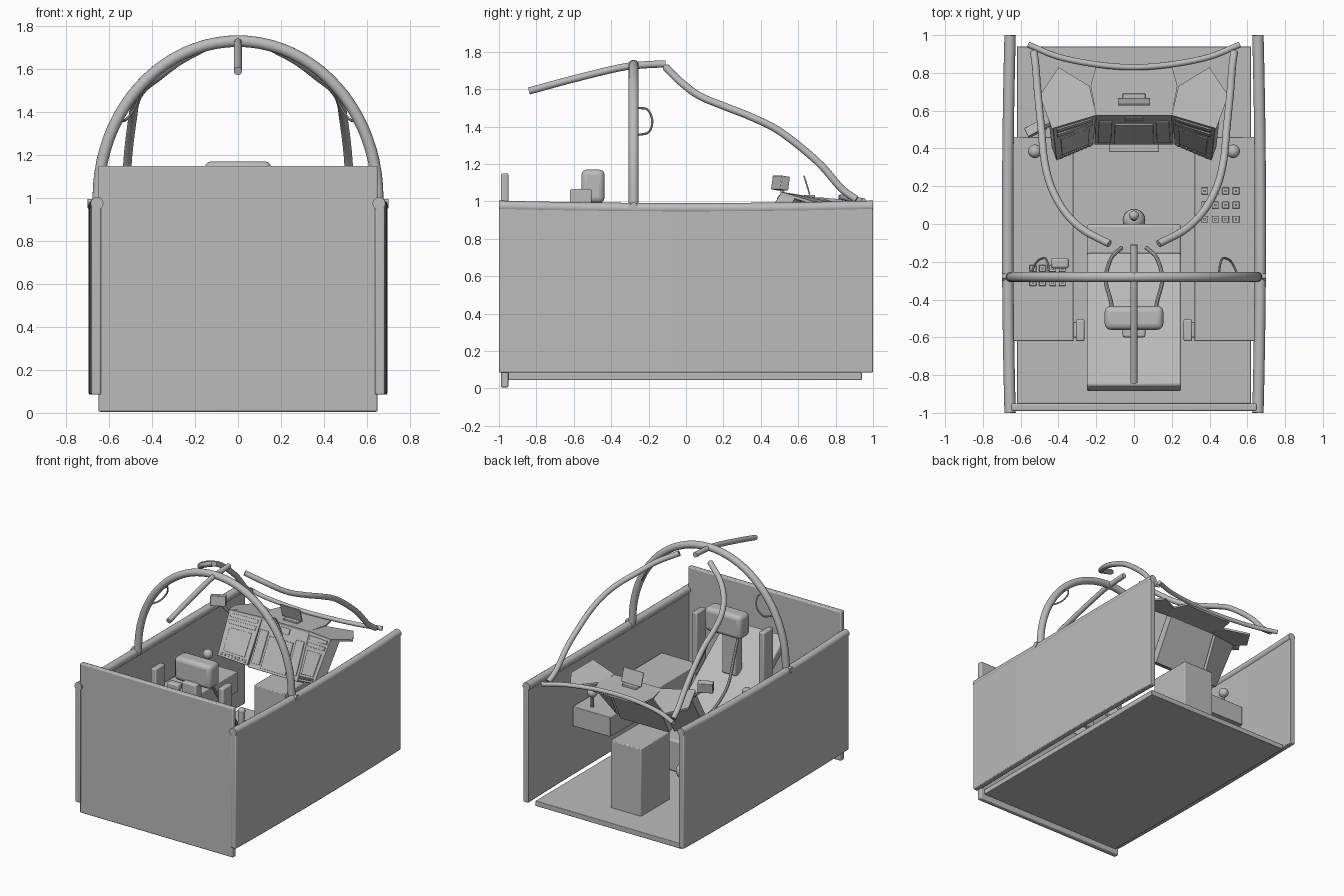
import bpy, bmesh, math
from mathutils import Vector, Matrix

if "Cube" in bpy.data.objects:
    bpy.data.objects.remove(bpy.data.objects["Cube"])

GREY = bpy.data.materials.new("plain_grey")
GREY.diffuse_color = (0.5, 0.5, 0.5, 1)
GREY.use_nodes = True
GREY.node_tree.nodes["Principled BSDF"].inputs["Base Color"].default_value = GREY.diffuse_color


def finish(name, bm, bevel=0.0, segs=2):
    bmesh.ops.recalc_face_normals(bm, faces=bm.faces)
    me = bpy.data.meshes.new(name)
    bm.to_mesh(me)
    bm.free()
    me.materials.append(GREY)
    ob = bpy.data.objects.new(name, me)
    bpy.context.collection.objects.link(ob)
    if bevel:
        m = ob.modifiers.new("bevel", 'BEVEL')
        m.width, m.segments = bevel, segs
    bpy.context.view_layer.objects.active = ob
    ob.select_set(True)
    bpy.ops.object.shade_smooth_by_angle(angle=math.radians(35))
    ob.select_set(False)
    return ob


def box(name, lo, hi, bevel=0.004, rot=None, segs=2):
    lo, hi = Vector(lo), Vector(hi)
    bm = bmesh.new()
    bmesh.ops.create_cube(bm, size=1)
    bmesh.ops.scale(bm, vec=hi - lo, verts=bm.verts)
    if rot:
        bmesh.ops.rotate(bm, matrix=rot, verts=bm.verts)
    bmesh.ops.translate(bm, vec=(lo + hi) / 2, verts=bm.verts)
    return finish(name, bm, bevel, segs)


def slab(name, pts, offset, bevel=0.0):
    """Polygon pushed along an offset vector to make a solid."""
    bm = bmesh.new()
    a = [bm.verts.new(p) for p in pts]
    b = [bm.verts.new(Vector(p) + Vector(offset)) for p in pts]
    bm.faces.new(a)
    bm.faces.new(b[::-1])
    for i in range(len(a)):
        j = (i + 1) % len(a)
        bm.faces.new((a[i], b[i], b[j], a[j]))
    return finish(name, bm, bevel)


def spline(pts, n=6):
    """Smooth path through the points."""
    p = [Vector(q) for q in pts]
    p = [2 * p[0] - p[1]] + p + [2 * p[-1] - p[-2]]
    out = []
    for i in range(1, len(p) - 2):
        a, b, c, d = p[i - 1:i + 3]
        for k in range(n):
            t = k / n
            out.append(0.5 * (2 * b + (c - a) * t + (2 * a - 5 * b + 4 * c - d) * t * t
                              + (3 * b - a - 3 * c + d) * t ** 3))
    return out + [p[-2]]


def tube(name, path, r, sides=16):
    bm = bmesh.new()
    path = [Vector(q) for q in path]
    rings, nrm = [], None
    for i, q in enumerate(path):
        t = (path[min(i + 1, len(path) - 1)] - path[max(i - 1, 0)]).normalized()
        nrm = t.orthogonal() if nrm is None else nrm - t * nrm.dot(t)
        nrm.normalize()
        bi = t.cross(nrm)
        rings.append([bm.verts.new(q + r * (math.cos(u) * nrm + math.sin(u) * bi))
                      for u in (2 * math.pi * k / sides for k in range(sides))])
    for a, b in zip(rings, rings[1:]):
        for k in range(sides):
            bm.faces.new((a[k], a[(k + 1) % sides], b[(k + 1) % sides], b[k]))
    bm.faces.new(rings[0])
    bm.faces.new(rings[-1])
    return finish(name, bm)


def ball(name, c, r):
    bm = bmesh.new()
    bmesh.ops.create_uvsphere(bm, u_segments=20, v_segments=12, radius=r)
    bmesh.ops.translate(bm, vec=c, verts=bm.verts)
    return finish(name, bm)


def panel(name, tl, tr, br, bl, depth, insets):
    """Thick instrument panel with raised plates, given as (u0, v0, u1, v1) boxes."""
    tl, tr, br, bl = map(Vector, (tl, tr, br, bl))
    n = (tr - tl).cross(bl - tl).normalized()
    if n.y > 0:
        n = -n
    slab(name, (tl, tr, br, bl), -n * depth, 0.003)
    at = lambda u, v: tl.lerp(tr, u).lerp(bl.lerp(br, u), v)
    for u0, v0, u1, v1 in insets:
        slab(name + "_plate", (at(u0, v0), at(u1, v0), at(u1, v1), at(u0, v1)), n * 0.009, 0.002)


# Tub: floor, rear wall, bulging side walls with top rails
box("floor", (-.62, -.95, .045), (.62, .94, .085))
box("rear_wall", (-.65, -.99, .005), (.65, -.95, 1.15), 0.008)
ys = [-1 + i / 8 for i in range(17)]
bulge = lambda y: .013 * (1 - y * y)
for s in (-1, 1):
    plan = [(s * (.682 + bulge(y)), y, .085) for y in ys]
    plan += [(s * (.638 + bulge(y)), y, .085) for y in reversed(ys)]
    slab("side_wall", plan, (0, 0, .885), 0.006)
    tube("top_rail", [(s * (.656 + bulge(y)), y, .974 - bulge(y)) for y in ys], .03)

# Roll hoop, rear spine tube, front bow and canopy side tubes
tube("roll_hoop", [(.66, -.28, .95)] + [(.65 * math.cos(a), -.28, 1 + .73 * math.sin(a)) for a in
     (math.pi * k / 40 for k in range(41))] + [(-.66, -.28, .95)], .027)
tube("spine_tube", spline([(0, -.84, 1.59), (0, -.6, 1.655), (0, -.35, 1.715), (0, -.22, 1.73),
                           (0, -.11, 1.735)]), .019)
tube("front_bow", spline([(-.56, .95, 1.0), (-.4, .885, 1.012), (-.2, .845, 1.02), (0, .83, 1.022),
                          (.2, .845, 1.02), (.4, .885, 1.012), (.56, .95, 1.0)]), .016)
for s in (-1, 1):
    tube("canopy_tube", spline([(s * .13, -.105, 1.715), (s * .27, -.03, 1.64), (s * .37, .07, 1.565),
         (s * .44, .2, 1.51), (s * .475, .34, 1.455), (s * .49, .5, 1.375), (s * .51, .7, 1.215),
         (s * .52, .83, 1.07), (s * .53, .91, 1.01)]), .02)
    tube("hoop_handle", spline([(s * .45, -.26, 1.5), (s * .458, -.205, 1.49), (s * .475, -.18, 1.43),
         (s * .515, -.2, 1.37), (s * .545, -.26, 1.355)]), .006, 8)

# Side consoles with knobs and upright side plates
for s in (-1, 1):
    x0, x1 = sorted((s * .32, s * .64))
    box("side_console", (x0, -.62, .47), (x1, .46, .62))
    tube("knob_stem", [(s * .525, .385, .6), (s * .525, .385, .72)], .012, 10)
    ball("knob", (s * .525, .385, .73), .036)
    x0, x1 = sorted((s * .262, s * .308))
    box("upright_plate", (x0, -.62, .6), (x1, -.505, 1.065), 0.008)
    box("plate_bracket", (x0 + s * .02, -.6, .5), (x1 + s * .03, -.52, .615))


def buttons(name, xs, rows):
    for x in xs:
        for y in rows:
            box(name, (x - .018, y - .018, .615), (x + .018, y + .018, .632), 0.003)
            box(name + "_cap", (x - .006, y - .006, .63), (x + .006, y + .006, .642), 0)


buttons("right_button", (.375, .43, .485, .54), (.025, .1, .175))
buttons("left_button", (-.535, -.485, -.43, -.38), (-.31, -.235))
box("throttle_arm", (-.41, -.22, .6), (-.38, -.19, .73))
box("throttle_grip", (-.44, -.235, .72), (-.345, -.18, .775), 0.012)

# Seat: pan, reclined back, headrest and straps
box("seat_pan", (-.25, -.4, .085), (.25, 0, .33), 0.015)
slab("seat_back", [(-.25, -.15, .35), (.25, -.15, .35), (.25, -.85, .9), (-.25, -.85, .9)],
     (0, -.04, -.06), 0.012)
box("headrest", (-.155, -.56, .99), (.155, -.435, 1.17), 0.03, segs=3)
box("headrest_post", (-.06, -.6, .66), (.06, -.52, 1.02), 0.01)
for s in (-1, 1):
    tube("strap", spline([(s * .11, -.47, .98), (s * .125, -.4, .86), (s * .15, -.29, .7),
                          (s * .12, -.18, .57), (s * .065, -.125, .5)]), .011, 8)

# Control stick
ball("stick_base", (0, .02, .13), .06)
tube("stick_shaft", [(0, .04, .13), (0, .045, .45)], .014, 12)
tube("stick_grip", [(0, .045, .43), (0, .04, .5), (0, .045, .56)], .024, 12)
ball("stick_top", (0, .045, .565), .026)

# Pedestal below the instrument panel
box("pedestal", (-.13, .38, .08), (.13, .73, .6), 0.006)

# Instrument panels
panel("center_panel", (-.2, .58, 1.02), (.2, .58, 1.02), (.21, .42, .7), (-.21, .42, .7), .09,
      [(.25, .3, .75, .95), (.04, .22, .21, .9), (.79, .22, .96, .9), (.38, .06, .62, .18)])
strips = [(.08, .06, .92, .14), (.08, .2, .92, .28), (.15, .36, .85, .86)]
strips += [(.08 + .11 * k, .9, .13 + .11 * k, .96) for k in range(8)]
for s in (-1, 1):
    panel("wing_panel", (s * .2, .578, 1.02), (s * .43, .51, 1.05), (s * .41, .335, .77),
          (s * .215, .418, .71), .085, strips)

# Glare shield plates above the panels
slab("center_shield", [(-.2, .575, 1.025), (.2, .575, 1.025), (.23, .73, 1.02), (.2, .84, 1.01),
                       (-.2, .84, 1.01), (-.23, .73, 1.02)], (0, 0, -.015))
for s in (-1, 1):
    slab("wing_shield", [(s * .2, .575, 1.027), (s * .435, .505, 1.052), (s * .5, .68, 1.0),
                         (s * .4, .83, .985), (s * .235, .73, 1.015)], (0, 0, -.015))

# Sight plate on its foot, and small side display
box("sight_foot", (-.06, .63, 1.015), (.06, .69, 1.035))
box("sight_plate", (-.085, .642, 1.035), (.085, .65, 1.14), 0.002, Matrix.Rotation(.3, 3, 'X'))
box("side_display", (-.575, .48, 1.06), (-.465, .53, 1.135), 0.004,
    Matrix.Rotation(math.radians(27), 3, 'Z') @ Matrix.Rotation(-.15, 3, 'X'))
tube("display_arm", [(-.5, .51, 1.07), (-.42, .53, 1.0)], .01, 8)

# Bolts at the rear rail ends
for s in (-1, 1):
    tube("rail_bolt", [(s * .66, -.28, .975), (s * .7, -.28, .975)], .022, 6)
